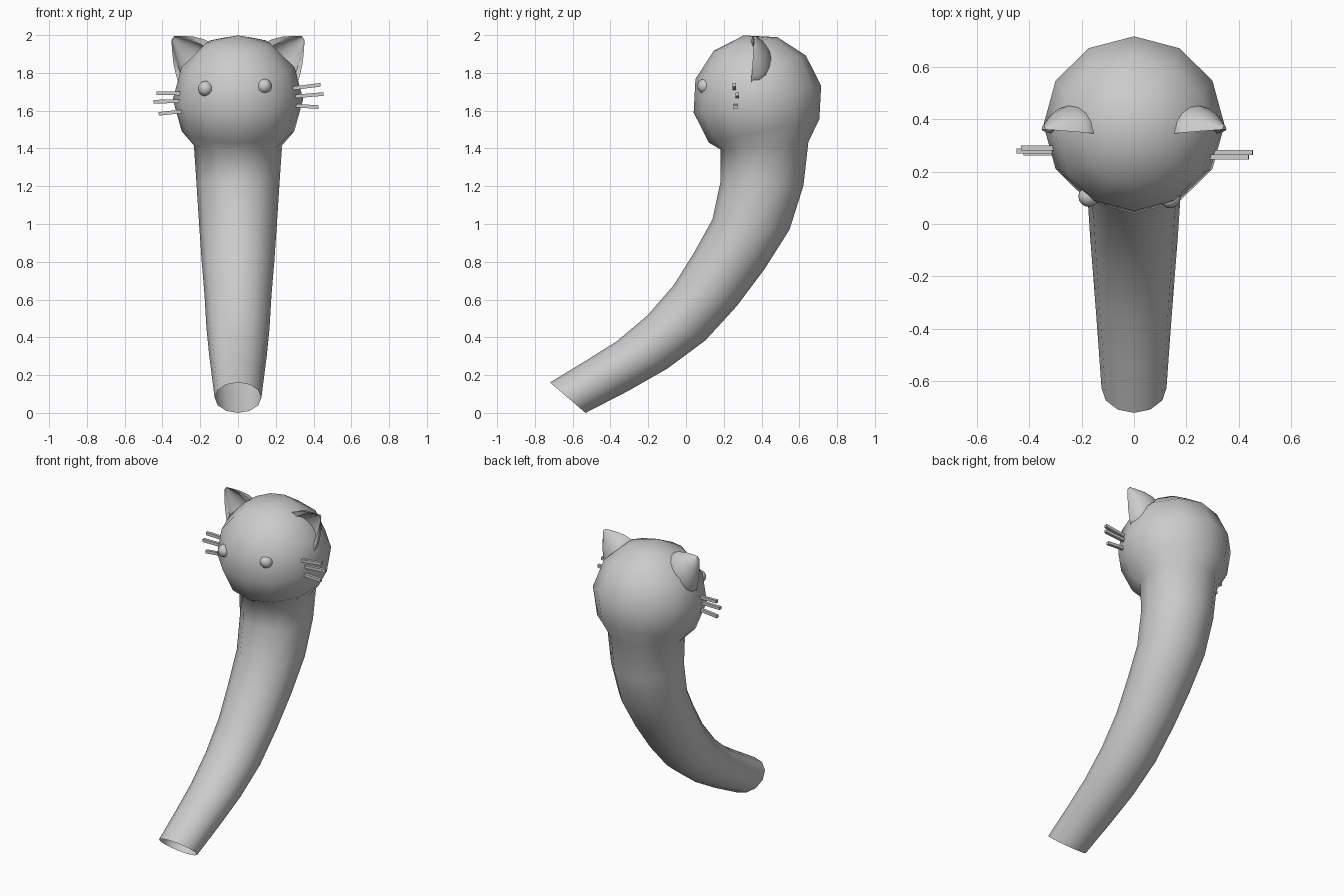
import bpy, bmesh, math
from mathutils import Vector

if "Cube" in bpy.data.objects:
    bpy.data.objects.remove(bpy.data.objects["Cube"], do_unlink=True)

# Single grey material
GREY = (0.6, 0.6, 0.6, 1)
grey = bpy.data.materials.new("plain grey")
grey.use_nodes = True
grey.diffuse_color = GREY
grey.node_tree.nodes["Principled BSDF"].inputs["Base Color"].default_value = GREY


def finish(name, bm, smooth_angle=None):
    bmesh.ops.recalc_face_normals(bm, faces=bm.faces)
    mesh = bpy.data.meshes.new(name)
    bm.to_mesh(mesh)
    bm.free()
    mesh.materials.append(grey)
    obj = bpy.data.objects.new(name, mesh)
    bpy.context.collection.objects.link(obj)
    if smooth_angle:
        bpy.ops.object.select_all(action="DESELECT")
        bpy.context.view_layer.objects.active = obj
        obj.select_set(True)
        bpy.ops.object.shade_smooth_by_angle(angle=math.radians(smooth_angle))
    return obj


def loft(bm, rings):
    """Bridge consecutive closed rings of points with quads."""
    loops = [[bm.verts.new(p) for p in ring] for ring in rings]
    for a, b in zip(loops, loops[1:]):
        for i in range(len(a)):
            j = (i + 1) % len(a)
            bm.faces.new((a[i], a[j], b[j], b[i]))
    return loops


# Head and curved neck: one loft of circles, each spanning a front and a back point
SIDES, RADIUS, TILT = 12, 0.345, -12
HEAD = Vector((0, 0.378, 1.661))


def on_head(degrees):
    a = math.radians(degrees)
    return HEAD + RADIUS * Vector((0, math.sin(a), math.cos(a)))


def circle(front, back):
    mid, half = (front + back) / 2, (back - front) / 2
    return [mid + half * math.cos(t) + Vector((half.length * math.sin(t), 0, 0))
            for t in (math.tau * i / SIDES for i in range(SIDES))]


neck_front = [(0.183, 1.395), (0.183, 1.225), (0.14, 1.024), (0.04, 0.844), (-0.066, 0.675),
              (-0.204, 0.516), (-0.368, 0.378), (-0.537, 0.272), (-0.72, 0.161)]
neck_back = [(0.648, 1.436), (0.622, 1.204), (0.548, 0.97), (0.415, 0.76), (0.272, 0.569),
             (0.103, 0.384), (-0.098, 0.235), (-0.31, 0.114), (-0.532, 0.0)]
rings = [circle(on_head(TILT - a), on_head(TILT + a)) for a in (30, 60, 90, 120)]
rings += [circle(Vector((0, *f)), Vector((0, *b))) for f, b in zip(neck_front, neck_back)]
bm = bmesh.new()
loops = loft(bm, rings)
crown = bm.verts.new(on_head(TILT))
for i in range(SIDES):
    bm.faces.new((crown, loops[0][i], loops[0][(i + 1) % SIDES]))
finish("head_and_neck", bm, 80)

# Ears: crescent sections from the tip to the base, hollow at the front
across = Vector((0.593, 0, -0.804))
tip, base = Vector((0.345, 0.36, 1.985)), Vector((0.235, 0.345, 1.858))
arc = [math.pi * i / 8 for i in range(9)]


def ear_section(t, width, depth):
    mid = tip.lerp(base, t)
    outer = [mid + across * width * math.cos(a) + Vector((0, depth * math.sin(a), 0)) for a in arc]
    inner = [mid + across * width * 0.74 * math.cos(a)
             + Vector((0, 0.008 + depth * 0.6 * math.sin(a), 0)) for a in reversed(arc)]
    return outer + inner


for side, name in ((1, "left_ear"), (-1, "right_ear")):
    bm = bmesh.new()
    loops = loft(bm, [ear_section(*s) for s in (
        (0, 0.012, 0.012), (0.2, 0.045, 0.036), (0.5, 0.088, 0.075),
        (0.8, 0.12, 0.1), (1, 0.135, 0.11), (1.3, 0.12, 0.11))])
    bm.faces.new(loops[0])
    for v in bm.verts:
        v.co.x *= side
    finish(name, bm, 50)

# Eyes: small balls half sunk in the face
for name, spot in (("left_eye", (0.138, 0.1, 1.73)), ("right_eye", (-0.172, 0.105, 1.717))):
    bm = bmesh.new()
    bmesh.ops.create_uvsphere(bm, u_segments=16, v_segments=10, radius=0.04)
    bmesh.ops.translate(bm, verts=bm.verts, vec=spot)
    finish(name, bm, 60)

# Whiskers: thin square rods, given as outer x, y, outer z, inner z
whiskers = {
    "left_whisker_top": (0.437, 0.255, 1.737, 1.715),
    "left_whisker_middle": (0.452, 0.272, 1.688, 1.672),
    "left_whisker_bottom": (0.426, 0.262, 1.619, 1.629),
    "right_whisker_top": (-0.431, 0.29, 1.693, 1.69),
    "right_whisker_middle": (-0.447, 0.278, 1.648, 1.65),
    "right_whisker_bottom": (-0.42, 0.27, 1.583, 1.6),
}
for name, (x, y, z_out, z_in) in whiskers.items():
    start, end = Vector((math.copysign(0.26, x), y, z_in)), Vector((x, y, z_out))
    rod = end - start
    bm = bmesh.new()
    bmesh.ops.create_cube(bm, size=1)
    bmesh.ops.scale(bm, verts=bm.verts, vec=(0.019, 0.019, rod.length))
    bmesh.ops.rotate(bm, verts=bm.verts, matrix=rod.to_track_quat("Z", "Y").to_matrix())
    bmesh.ops.translate(bm, verts=bm.verts, vec=(start + end) / 2)
    finish(name, bm)
